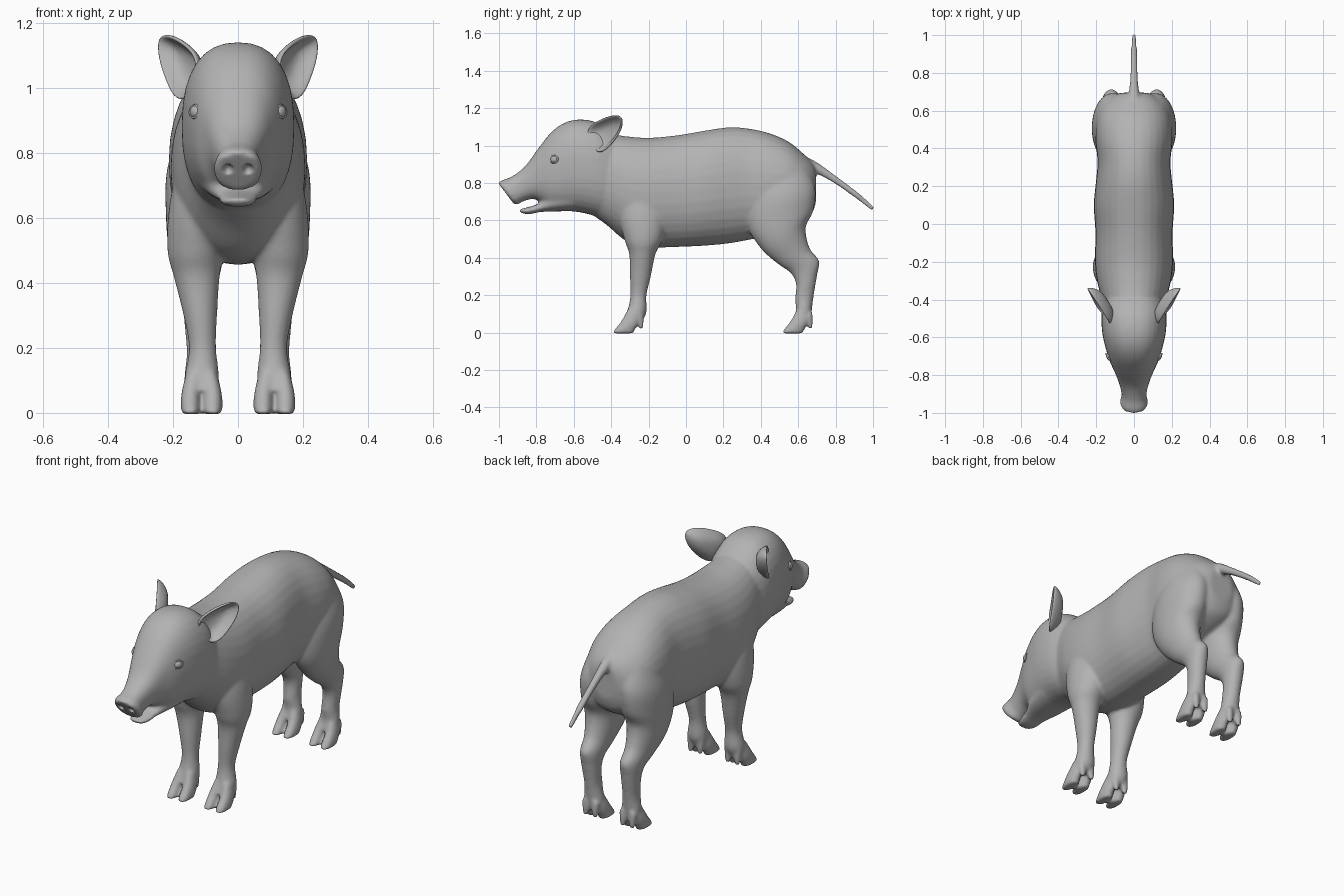
import bpy, bmesh, math
from mathutils import Vector

cube = bpy.data.objects.get("Cube")
if cube:
    bpy.data.objects.remove(cube, do_unlink=True)

grey = bpy.data.materials.new("hide grey")
grey.use_nodes = True
colour = (0.45, 0.45, 0.45, 1)
grey.diffuse_color = colour
grey.node_tree.nodes["Principled BSDF"].inputs["Base Color"].default_value = colour


def finish(name, bm):
    """Turn a bmesh into a smooth grey object."""
    bmesh.ops.recalc_face_normals(bm, faces=bm.faces[:])
    for face in bm.faces:
        face.smooth = True
    mesh = bpy.data.meshes.new(name)
    bm.to_mesh(mesh)
    bm.free()
    mesh.materials.append(grey)
    obj = bpy.data.objects.new(name, mesh)
    bpy.context.collection.objects.link(obj)
    return obj


def spline(a, b, c, d, t):
    """Catmull-Rom blend between stations b and c."""
    return [0.5 * (2 * q + (r - p) * t + (2 * p - 5 * q + 4 * r - s) * t * t
                   + (3 * q - p - 3 * r + s) * t ** 3)
            for p, q, r, s in zip(a, b, c, d)]


def loft(bm, stations, side=1, power=0.92, sides=32, steps=5):
    """Skin rings; a station is (edge y, z, opposite edge y, z, centre x, half width)."""
    dense = []
    last = len(stations) - 1
    for i in range(last):
        a, d = stations[max(i - 1, 0)], stations[min(i + 2, last)]
        dense += [spline(a, stations[i], stations[i + 1], d, k / steps) for k in range(steps)]
    dense.append(stations[last])
    rings = []
    for y1, z1, y2, z2, x, width in dense:
        ring = []
        for k in range(sides):
            angle = math.tau * k / sides
            c, s = [math.copysign(abs(v) ** power, v) for v in (math.cos(angle), math.sin(angle))]
            ring.append(bm.verts.new((side * (x + width * c),
                                      (y1 + y2 + (y1 - y2) * s) / 2,
                                      (z1 + z2 + (z1 - z2) * s) / 2)))
        rings.append(ring)
    for low, high in zip(rings, rings[1:]):
        for k in range(sides):
            n = (k + 1) % sides
            bm.faces.new((low[k], low[n], high[n], high[k]))
    bm.faces.new(rings[0])
    bm.faces.new(rings[-1])


def ellipsoid(bm, centre, radii):
    made = bmesh.ops.create_uvsphere(bm, u_segments=24, v_segments=16, radius=1)["verts"]
    bmesh.ops.scale(bm, vec=radii, verts=made)
    bmesh.ops.translate(bm, vec=centre, verts=made)


body = bmesh.new()

# Trunk: y, top, bottom, half width
trunk = [(-.56, 1.05, .67, .13), (-.43, 1.065, .58, .16), (-.32, 1.05, .49, .192),
         (-.2, 1.042, .458, .207), (-.05, 1.055, .458, .204), (.1, 1.08, .465, .213),
         (.22, 1.097, .476, .202), (.33, 1.092, .495, .193), (.45, 1.065, .52, .205),
         (.55, 1.02, .56, .198), (.63, .955, .6, .165), (.675, .91, .64, .12),
         (.695, .875, .7, .07)]
loft(body, [(y, top, y, low, 0, w) for y, top, low, w in trunk])

# Head with its slanted snout disc
loft(body, [(-1.004, .8, -.92, .688, 0, .064), (-.985, .814, -.9, .685, 0, .074),
            (-.93, .836, -.875, .7, 0, .065), (-.86, .89, -.82, .715, 0, .08),
            (-.79, .985, -.78, .7, 0, .102), (-.72, 1.072, -.72, .66, 0, .131),
            (-.65, 1.122, -.62, .65, 0, .156), (-.57, 1.14, -.55, .64, 0, .17),
            (-.48, 1.125, -.46, .62, 0, .172), (-.4, 1.07, -.38, .62, 0, .155)], power=.84)

# Lower jaw
loft(body, [(-.893, .66, -.883, .64, 0, .035), (-.85, .67, -.84, .633, 0, .054),
            (-.79, .69, -.78, .645, 0, .066), (-.72, .74, -.7, .648, 0, .095),
            (-.6, .8, -.6, .65, 0, .12)])

# Tail
loft(body, [(.64, .94, .64, .855, 0, .034), (.7, .912, .685, .855, 0, .027),
            (.8, .84, .79, .8, 0, .02), (.92, .75, .91, .716, 0, .017),
            (1.008, .672, .995, .65, 0, .012)])

front_leg = [(-.34, .84, -.12, .84, .09, .08), (-.36, .64, -.1, .64, .117, .094),
             (-.33, .5, -.125, .5, .13, .087), (-.304, .42, -.163, .42, .127, .071),
             (-.3, .3, -.188, .3, .116, .052), (-.298, .2, -.211, .2, .109, .042),
             (-.312, .12, -.211, .11, .111, .053), (-.33, .07, -.24, .05, .112, .05)]
hind_leg = [(.4, .9, .65, .89, .085, .09), (.335, .72, .692, .77, .112, .107),
            (.33, .57, .68, .65, .12, .102), (.4, .45, .64, .56, .126, .087),
            (.488, .37, .662, .45, .123, .064), (.558, .32, .712, .385, .12, .052),
            (.588, .26, .702, .31, .119, .047), (.583, .18, .682, .19, .115, .043),
            (.588, .12, .67, .1, .113, .053), (.575, .07, .655, .05, .112, .05)]

for side in (1, -1):
    for leg, heel in ((front_leg, -.3), (hind_leg, .605)):
        loft(body, leg, side, power=1)
        for out in (-1, 1):
            # Cloven toe, then the dewclaw behind it
            x = .112 + out * .034
            loft(body, [(heel - .01, .13, heel + .06, .11, x - out * .01, .024),
                        (heel - .045, .065, heel + .045, .05, x, .029),
                        (heel - .086, .012, heel + .025, .01, x, .03),
                        (heel - .092, -.004, heel + .02, -.004, x, .029)], side, sides=20)
            loft(body, [(heel + .03, .09, heel + .072, .11, x - out * .004, .02),
                        (heel + .042, .05, heel + .075, .065, x - out * .006, .019),
                        (heel + .052, .015, heel + .07, .02, x - out * .006, .012)],
                 side, sides=12)

pig = finish("body", body)
fuse = pig.modifiers.new("fuse", "REMESH")
fuse.mode = "VOXEL"
fuse.voxel_size = 0.008
fuse.use_smooth_shade = True

# Nostrils are cut from the snout disc
holes = bmesh.new()
for side in (1, -1):
    ellipsoid(holes, (side * .031, -.972, .747), (.017, .026, .019))
cutter = finish("nostril_cutter", holes)
cutter.hide_render = True
cutter.hide_viewport = True
cut = pig.modifiers.new("nostrils", "BOOLEAN")
cut.operation = "DIFFERENCE"
cut.object = cutter
relax = pig.modifiers.new("relax", "SMOOTH")
relax.factor = 0.5
relax.iterations = 13

bpy.context.view_layer.update()
skin = pig.evaluated_get(bpy.context.evaluated_depsgraph_get())

# Ear rim, from the top of the root around the tip to the lower root
rim = [(.118, -.545, 1.085), (.162, -.47, 1.135), (.215, -.39, 1.166), (.25, -.336, 1.158),
       (.246, -.348, 1.09), (.224, -.39, 1.025), (.2, -.44, .972), (.168, -.475, .96),
       (.145, -.5, 1.0)]

for side, label in ((1, "left"), (-1, "right")):
    # Cupped ear: the rim shrinks towards a sunken middle
    ear = bmesh.new()
    middle = Vector((.172, -.44, 1.06))
    sink = Vector((-.8, .6, 0))
    rings = []
    for scale, depth in ((1, 0), (.88, .02), (.5, .05)):
        points = [middle.lerp(Vector(p), scale) + sink * depth for p in rim]
        rings.append([ear.verts.new((side * p.x, p.y, p.z)) for p in points])
    for outer, inner in zip(rings, rings[1:]):
        for k in range(len(rim)):
            n = (k + 1) % len(rim)
            ear.faces.new((outer[k], outer[n], inner[n], inner[k]))
    ear.faces.new(rings[-1])
    obj = finish(label + "_ear", ear)
    thick = obj.modifiers.new("thickness", "SOLIDIFY")
    thick.thickness = 0.014
    thick.offset = 0
    rounding = obj.modifiers.new("round", "SUBSURF")
    rounding.levels = rounding.render_levels = 2

    # Eyeball and the lid around it, seated on the skin
    eye = bmesh.new()
    ellipsoid(eye, (0, 0, 0), (.021, .018, .012))
    eyeball = finish(label + "_eye", eye)
    bpy.ops.mesh.primitive_torus_add(major_radius=.022, minor_radius=.005,
                                     major_segments=32, minor_segments=10)
    lid = bpy.context.object
    lid.name = label + "_eyelid"
    lid.scale = (1.08, .85, 1)
    lid.data.materials.append(grey)
    bpy.ops.object.shade_smooth()
    facing = Vector((side * .8, -.58, .12)).normalized()
    start = Vector((side * .12, -.697, .925)) + facing * .3
    hit, seat, normal, index = skin.ray_cast(start, -facing)
    for part in (eyeball, lid):
        part.rotation_mode = "QUATERNION"
        part.rotation_quaternion = facing.to_track_quat("Z", "Y")
        part.location = seat
